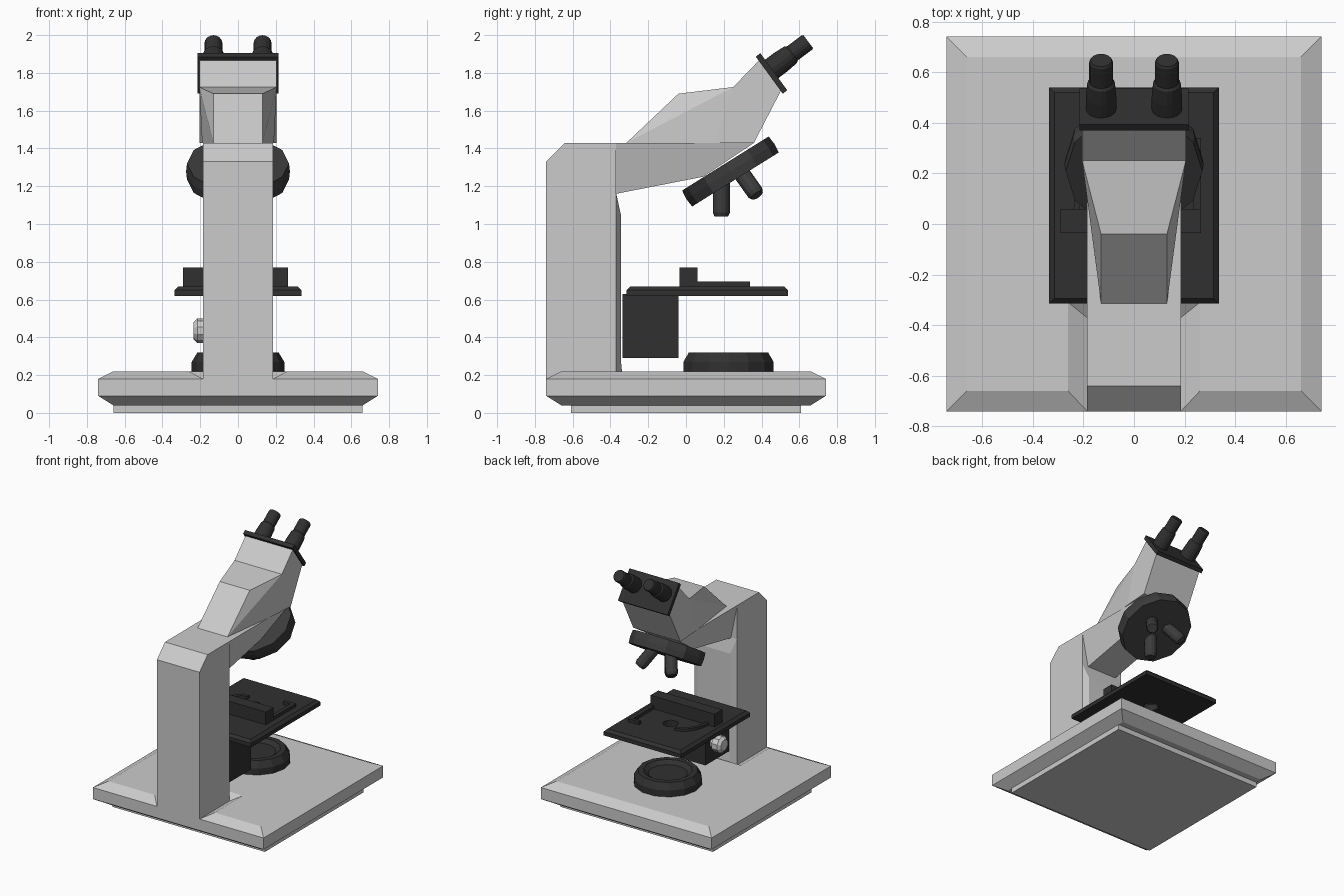
import bpy, bmesh
from math import sin, cos, pi
from mathutils import Vector

if "Cube" in bpy.data.objects:
    bpy.data.objects.remove(bpy.data.objects["Cube"])


def material(name, v):
    m = bpy.data.materials.new(name)
    m.diffuse_color = (v, v, v, 1)
    m.use_nodes = True
    m.node_tree.nodes["Principled BSDF"].inputs["Base Color"].default_value = m.diffuse_color
    return m


BLACK = material("black", 0.03)
CHARCOAL = material("charcoal", 0.045)


def make(name, verts, faces, mat=None):
    me = bpy.data.meshes.new(name)
    me.from_pydata([tuple(v) for v in verts], [], faces)
    bm = bmesh.new()
    bm.from_mesh(me)
    bmesh.ops.recalc_face_normals(bm, faces=bm.faces)
    bm.to_mesh(me)
    bm.free()
    ob = bpy.data.objects.new(name, me)
    bpy.context.collection.objects.link(ob)
    if mat:
        me.materials.append(mat)
    return ob


def loft(name, rings, mat=None):
    """Skin a stack of equal-length point rings and cap both ends."""
    n = len(rings[0])
    verts = [p for r in rings for p in r]
    faces = [(k * n + i, k * n + (i + 1) % n, (k + 1) * n + (i + 1) % n, (k + 1) * n + i)
             for k in range(len(rings) - 1) for i in range(n)]
    faces += [tuple(range(n)), tuple(range(len(verts) - n, len(verts)))]
    return make(name, verts, faces, mat)


def rect(x0, x1, y0, y1, z):
    return [(x0, y0, z), (x1, y0, z), (x1, y1, z), (x0, y1, z)]


def box(name, x0, x1, y0, y1, z0, z1, mat=None):
    return loft(name, [rect(x0, x1, y0, y1, z) for z in (z0, z1)], mat)


def side_prism(name, pts, caps=None):
    """Symmetric body from (y, z, half width) points."""
    n = len(pts)
    verts = [(s * w, y, z) for s in (-1, 1) for y, z, w in pts]
    caps = caps or [tuple(range(n))]
    faces = [(i, (i + 1) % n, n + (i + 1) % n, n + i) for i in range(n)]
    faces += caps + [tuple(i + n for i in c) for c in caps]
    return make(name, verts, faces)


def lathe(name, profile, n, origin, axis, mat=None):
    """Revolve (radius, height) pairs about an axis through origin."""
    q = Vector((0, 0, 1)).rotation_difference(Vector(axis).normalized())
    rings = [[Vector(origin) + q @ Vector((r * cos(2 * pi * i / n), r * sin(2 * pi * i / n), h))
              for i in range(n)] for r, h in profile]
    return loft(name, rings, mat)


def cut(ob, cutter):
    cutter.hide_render = True
    mod = ob.modifiers.new("cut", 'BOOLEAN')
    mod.operation, mod.solver, mod.object = 'DIFFERENCE', 'EXACT', cutter
    bpy.context.view_layer.objects.active = ob
    bpy.ops.object.modifier_apply(modifier=mod.name)
    bpy.data.objects.remove(cutter)


# Base slab with a sloped pocket around the column foot, and its plinth
base = loft("base", [rect(-s, s, -s, s, z) for s, z in
                     ((.66, .04), (.74, .09), (.74, .18), (.66, .22))])
cut(base, loft("pocket", [rect(-w, w, -.9, y, z) for w, y, z in
                          ((.185, -.37, .18), (.279, -.295, .23))]))
box("plinth", -.66, .66, -.61, .61, 0, .045)

# Column with chamfered top, tapered rear rib and the overhanging arm
side_prism("column", [(y, z, .185) for y, z in
                      ((-.74, .1), (-.74, 1.33), (-.64, 1.43), (-.37, 1.43), (-.37, .1))])
side_prism("column_rib", [(-.37, 1.165, .185), (-.345, 1.05, .14), (-.345, .28, .14),
                          (-.335, .18, .14), (-.37, .18, .185)])
side_prism("arm", [(-.37, 1.43, .185), (.36, 1.43, .185), (.09, 1.25, .13), (-.37, 1.16, .13)])

# Viewing head, widening toward the eyepieces
side_prism("head", [(-.315, 1.43, .13), (-.04, 1.69, .13), (.25, 1.725, .205),
                    (.39, 1.87, .205), (.505, 1.71, .205), (.36, 1.43, .205),
                    (.15, 1.43, .19)],
           [(0, 1, 2), (0, 2, 6), (2, 3, 4, 5, 6)])
plate = side_prism("eyepiece_plate", [(.37, 1.885, .215), (.393, 1.905, .215),
                                      (.536, 1.708, .215), (.512, 1.69, .215)])
plate.data.materials.append(BLACK)
for side, x in (("left", -.13), ("right", .13)):
    lathe(side + "_eyepiece", [(.06, -.02), (.06, .07), (.055, .135), (.047, .145),
                               (.047, .24), (.042, .25)],
          16, (x, .447, 1.816), (0, .8, .6), BLACK)

# Tilted turret and three objectives
axis = Vector((0, .53, -.85))
lathe("turret", [(.27, -.05), (.275, 0), (.27, .05)], 12, (0, .235, 1.278), axis, CHARCOAL)
for name, root, d in (("main_objective", (0, .187, 1.185), (0, 0, -1)),
                      ("left_objective", (-.08, .30, 1.26), (-.42, .53, -.75)),
                      ("right_objective", (.08, .30, 1.26), (.42, .53, -.75))):
    lathe(name, [(.045, -.04), (.045, .125), (.036, .145)], 12, root, d, CHARCOAL)

# Stage with light hole
stage = loft("stage", [rect(-.335 + i, .335 - i, -.315 + i, .54 - i, z)
                       for i, z in ((0, .62), (0, .65), (.02, .67))], BLACK)
cut(stage, lathe("hole", [(.055, -.1), (.055, .1)], 12, (0, .19, .65), (0, 0, 1)))

# Slide holder block with a hooked arm and a curved arm
box("slide_holder", -.29, .265, -.035, .06, .66, .77, BLACK)
hook = [(.235, .05), (.265, .05), (.265, .34), (.17, .34), (.17, .315), (.235, .315)]
loft("slide_hook", [[(x, y, z) for x, y in hook] for z in (.66, .695)], BLACK)
arc = [pi * (.5 + .1 * i) for i in range(6)]
outer = [(-.09 + .15 * cos(a), .05 + .22 * sin(a)) for a in arc]
inner = [(-.09 + .125 * cos(a), .05 + .195 * sin(a)) for a in reversed(arc)]
loft("slide_finger", [[(x, y, z) for x, y in outer + inner] for z in (.66, .69)], BLACK)

# Stage bracket and focus knob
box("stage_bracket", -.14, .14, -.335, -.04, .29, .63, BLACK)
lathe("focus_knob", [(.045, 0), (.045, .03), (.065, .035), (.065, .085), (.045, .105)],
      10, (-.13, -.14, .435), (-1, 0, 0))

# Lamp with dished top
lathe("lamp", [(.245, .19), (.245, .27), (.215, .32), (.175, .32), (.14, .295)],
      14, (0, .225, 0), (0, 0, 1), BLACK)
